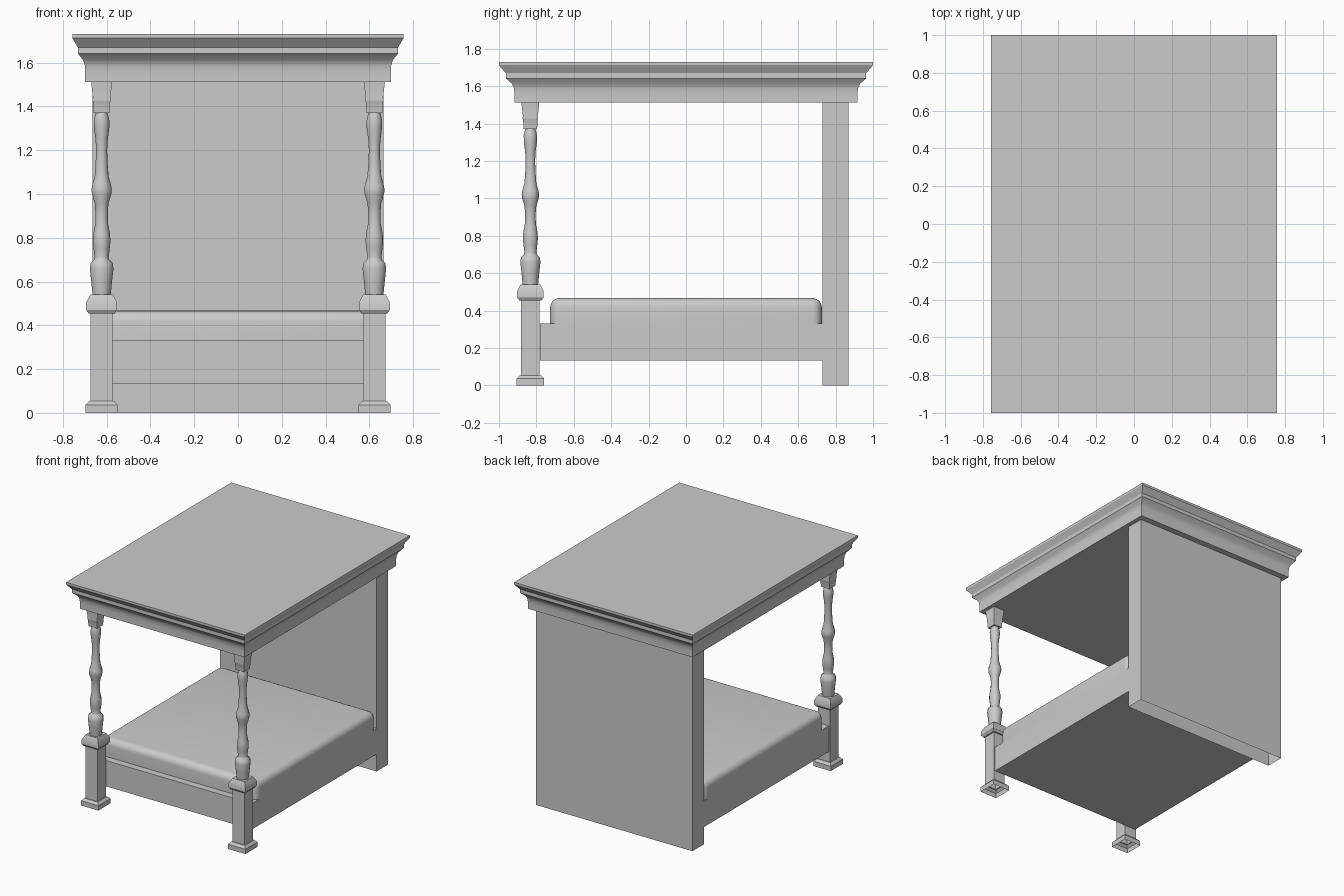
import bpy, bmesh, math

if "Cube" in bpy.data.objects:
    bpy.data.objects.remove(bpy.data.objects["Cube"])


def finish(name, bm, angle):
    bmesh.ops.recalc_face_normals(bm, faces=bm.faces[:])
    me = bpy.data.meshes.new(name)
    bm.to_mesh(me)
    bm.free()
    ob = bpy.data.objects.new(name, me)
    bpy.context.collection.objects.link(ob)
    bpy.ops.object.select_all(action='DESELECT')
    ob.select_set(True)
    bpy.context.view_layer.objects.active = ob
    bpy.ops.object.shade_smooth_by_angle(angle=math.radians(angle))
    return ob


def loft(name, cx, cy, profile, sides=4, bottom=True, top=True, angle=30):
    """Stack rings (half_x, half_y, z); four sides gives rectangles."""
    bm = bmesh.new()
    k = 1 / math.cos(math.pi / 4) if sides == 4 else 1
    rings = []
    for hx, hy, z in profile:
        ring = []
        for i in range(sides):
            a = 2 * math.pi * (i + 0.5) / sides
            ring.append(bm.verts.new((cx + hx * k * math.cos(a), cy + hy * k * math.sin(a), z)))
        rings.append(ring)
    for lo, hi in zip(rings, rings[1:]):
        for i in range(sides):
            j = (i + 1) % sides
            bm.faces.new((lo[i], lo[j], hi[j], hi[i]))
    if bottom:
        bm.faces.new(rings[0][::-1])
    if top:
        bm.faces.new(rings[-1])
    return finish(name, bm, angle)


def even(points):
    return [(r, r, z) for r, z in points]


# canopy with stepped cornice
loft("canopy", 0, 0, [
    (.698, .917, 1.512), (.698, .917, 1.56), (.700, .920, 1.59), (.708, .931, 1.613),
    (.731, .963, 1.641), (.731, .963, 1.669), (.757, 1.0, 1.712), (.757, 1.0, 1.73)])

# headboard, open underneath
loft("headboard", 0, .80, [(.664, .07, 0), (.664, .07, 1.512)], bottom=False)

# bed base
loft("bed_base", 0, -.025, [(.664, .755, .132), (.664, .755, .33)])

# mattress with rounded top and corners
bm = bmesh.new()
bmesh.ops.create_cube(bm, size=1)
for v in bm.verts:
    v.co = (v.co.x * 1.328, v.co.y * 1.452, .3985 + v.co.z * .137)
edges = [e for e in bm.edges if max(v.co.z for v in e.verts) > .4]
bmesh.ops.bevel(bm, geom=edges, offset=.05, segments=6, profile=.5, affect='EDGES')
finish("mattress", bm, 30)

# front posts: square foot and leg, turned column, square capital
LEG = [(.073, 0), (.073, .037), (.057, .054), (.05, .054), (.05, .454), (.06, .455),
       (.071, .471), (.071, .503), (.052, .54)]
COLUMN = [(.043, .54), (.049, .60), (.056, .66), (.052, .685), (.036, .70), (.033, .71),
          (.038, .75), (.042, .785), (.039, .82), (.030, .865), (.029, .92), (.033, .96),
          (.046, 1.0), (.048, 1.02), (.045, 1.04), (.033, 1.08), (.029, 1.13), (.026, 1.20),
          (.029, 1.25), (.036, 1.30), (.037, 1.335), (.031, 1.36), (.027, 1.372)]
CAPITAL = [(.036, 1.37), (.039, 1.42), (.041, 1.425), (.041, 1.433), (.040, 1.44),
           (.047, 1.502), (.047, 1.512)]
for side, sx in (("left", -1), ("right", 1)):
    x, y = sx * .623, -.832
    loft(side + "_front_leg", x, y, even(LEG), bottom=False)
    loft(side + "_column", x, y, even(COLUMN), sides=12, angle=45)
    loft(side + "_capital", x, y, even(CAPITAL))
